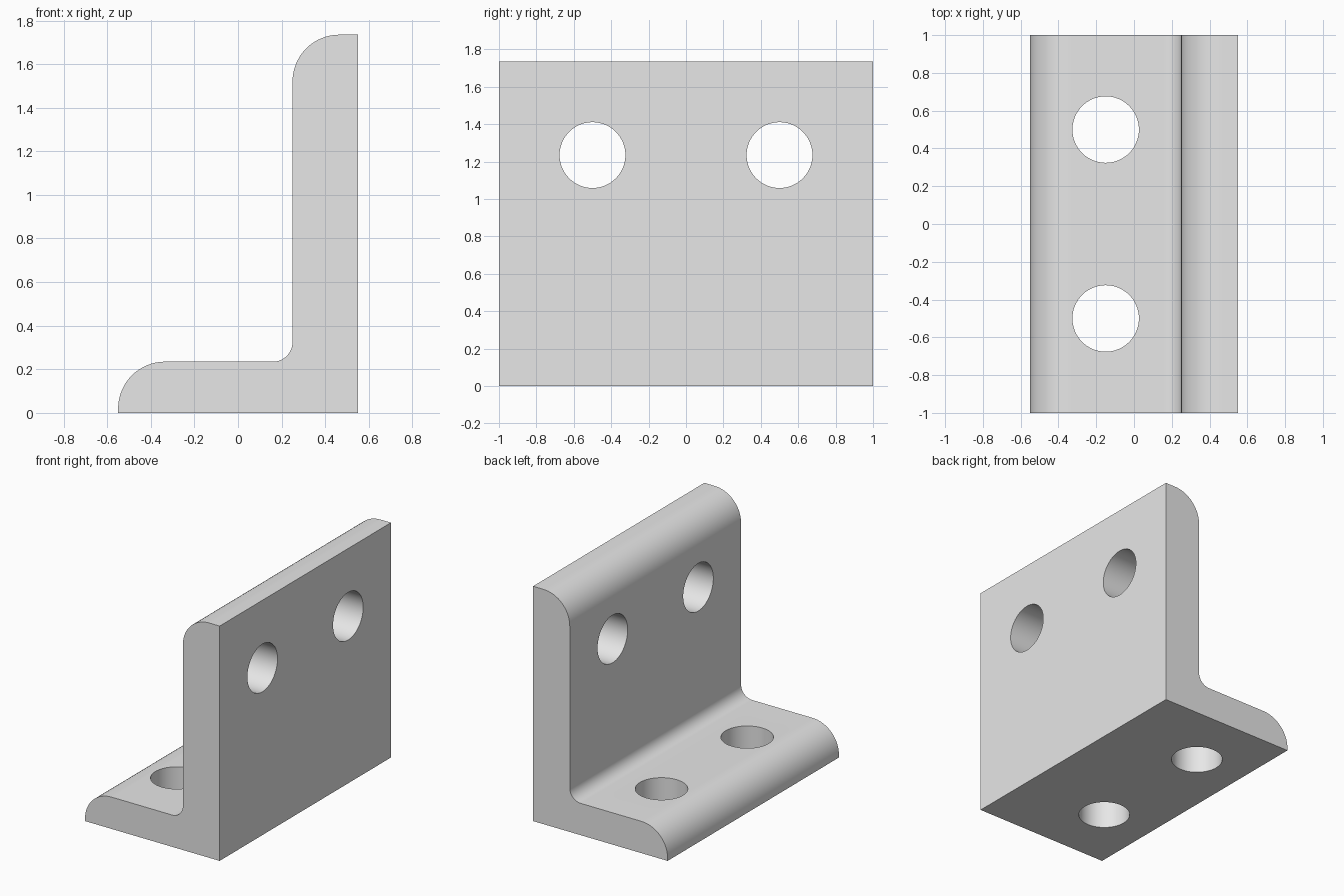
import bpy
import bmesh
from math import cos, sin, pi, radians
from mathutils import Matrix

if "Cube" in bpy.data.objects:
    bpy.data.objects.remove(bpy.data.objects["Cube"], do_unlink=True)

# Main dimensions
RIGHT, LEFT = -0.55, 0.55
HEIGHT, HALF_DEPTH = 1.735, 1.0
BASE_TOP, WALL_FACE = 0.235, 0.25
ROUND, FILLET = 0.215, 0.09
HOLE_RADIUS, HOLE_SPACING = 0.176, 0.5

# Single plain grey finish
grey = bpy.data.materials.new("plain_grey")
grey.use_nodes = True
grey.diffuse_color = (0.8, 0.8, 0.8, 1)
shader = next(n for n in grey.node_tree.nodes if n.type == 'BSDF_PRINCIPLED')
shader.inputs["Base Color"].default_value = grey.diffuse_color


def arc(cx, cz, radius, start, end, steps=16):
    """Points along an arc in the x-z plane, angles in degrees."""
    angles = [radians(start + (end - start) * i / steps) for i in range(steps + 1)]
    return [(cx + radius * cos(a), cz + radius * sin(a)) for a in angles]


def add_object(name, bm):
    bmesh.ops.recalc_face_normals(bm, faces=bm.faces)
    mesh = bpy.data.meshes.new(name)
    bm.to_mesh(mesh)
    bm.free()
    mesh.materials.append(grey)
    obj = bpy.data.objects.new(name, mesh)
    bpy.context.collection.objects.link(obj)
    return obj


def hole_cutter(name, location, rotation):
    bm = bmesh.new()
    bmesh.ops.create_cone(bm, cap_ends=True, segments=64, radius1=HOLE_RADIUS,
                          radius2=HOLE_RADIUS, depth=1,
                          matrix=Matrix.Translation(location) @ rotation)
    obj = add_object(name, bm)
    obj.hide_render = True
    return obj


# Angle bracket: L profile with rounded ends and an inner fillet
profile = [(LEFT, 0), (LEFT, HEIGHT)]
profile += arc(WALL_FACE + ROUND, HEIGHT - ROUND, ROUND, 90, 180)
profile += arc(WALL_FACE - FILLET, BASE_TOP + FILLET, FILLET, 0, -90)
profile += arc(RIGHT + ROUND, BASE_TOP - ROUND, ROUND, 90, 180)
profile += [(RIGHT, 0)]

bm = bmesh.new()
end_face = bm.faces.new([bm.verts.new((x, -HALF_DEPTH, z)) for x, z in profile])
extruded = bmesh.ops.extrude_face_region(bm, geom=[end_face], use_keep_orig=True)
moved = [v for v in extruded["geom"] if isinstance(v, bmesh.types.BMVert)]
bmesh.ops.translate(bm, verts=moved, vec=(0, 2 * HALF_DEPTH, 0))
bracket = add_object("angle_bracket", bm)

# Bolt holes: a pair through the base and a pair through the wall
cutters = []
for y in (-HOLE_SPACING, HOLE_SPACING):
    cutters.append(hole_cutter("base_hole", (-0.15, y, 0.1), Matrix()))
    cutters.append(hole_cutter("wall_hole", (0.4, y, HEIGHT - 0.5),
                               Matrix.Rotation(pi / 2, 4, 'Y')))

bpy.ops.object.select_all(action='DESELECT')
bpy.context.view_layer.objects.active = bracket
bracket.select_set(True)
for cutter in cutters:
    cut = bracket.modifiers.new("bolt_hole", 'BOOLEAN')
    cut.operation = 'DIFFERENCE'
    cut.solver = 'EXACT'
    cut.object = cutter
    bpy.ops.object.modifier_apply(modifier=cut.name)
    bpy.data.objects.remove(cutter, do_unlink=True)

# Smooth curves with crisp edges
bpy.ops.object.shade_smooth_by_angle(angle=radians(30))
